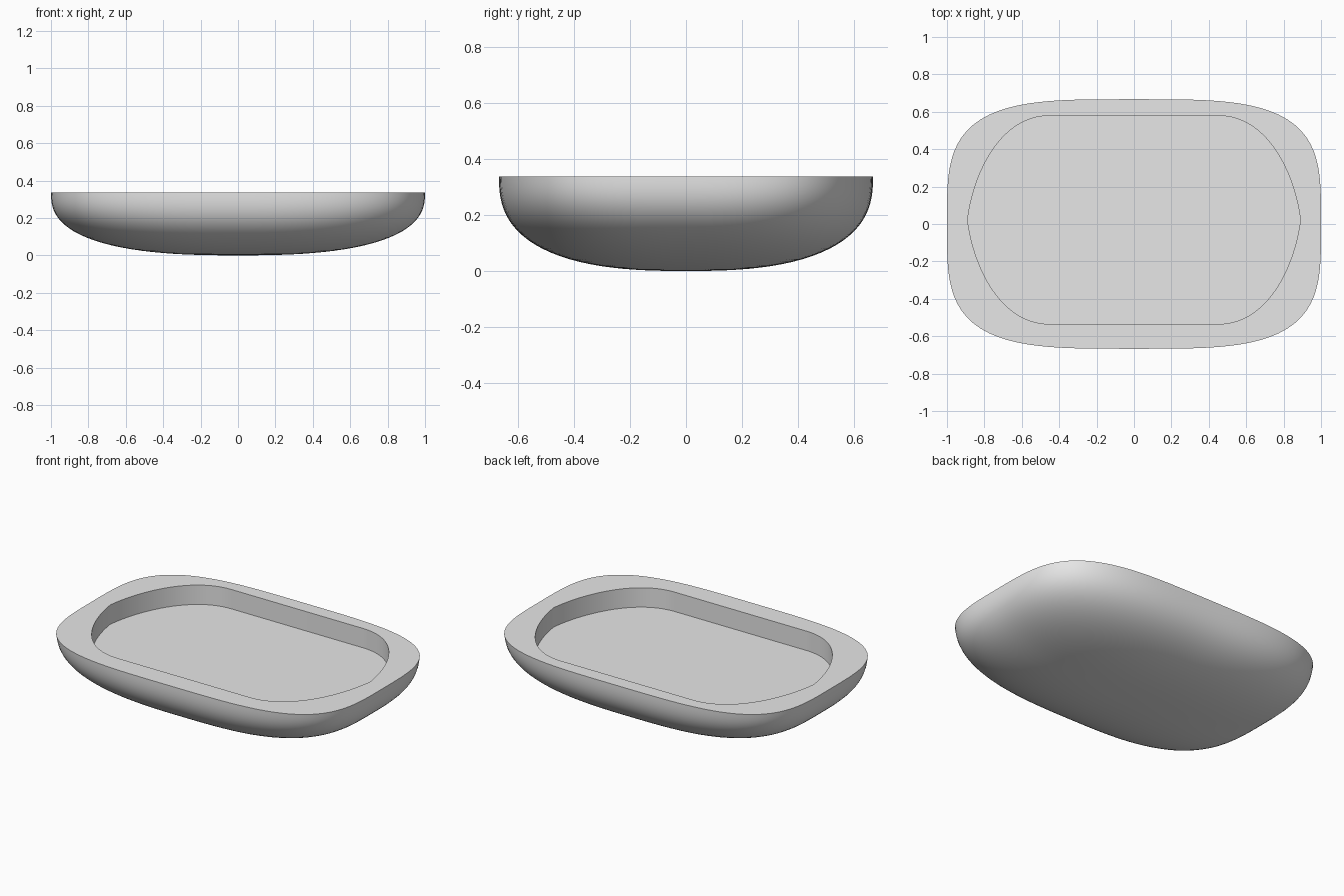
import bpy, bmesh
from math import sin, cos, pi, radians
from mathutils import Vector
from mathutils.geometry import interpolate_bezier

cube = bpy.data.objects.get("Cube")
if cube:
    bpy.data.objects.remove(cube, do_unlink=True)

HALF_X, HALF_Y, HEIGHT = 1.0, 0.667, 0.337
POCKET_DEPTH, POCKET_MID, POCKET_HALF_Y = 0.12, 0.022, 0.557
RINGS, STEPS = 28, 32


def squircle(angle, power):
    """Unit rounded-square point at a given angle."""
    c, s = cos(angle), sin(angle)
    r = (abs(c) ** power + abs(s) ** power) ** (-1 / power)
    return r * c, r * s


def pocket_outline():
    """Straight long sides joined by swept, gently bowed ends."""
    quarter = interpolate_bezier(
        Vector((0.89, 0, 0)), Vector((0.86, 0.24, 0)),
        Vector((0.72, POCKET_HALF_Y, 0)), Vector((0.45, POCKET_HALF_Y, 0)), STEPS)
    upper = [(p.x, p.y) for p in quarter]
    upper += [(-x, y) for x, y in reversed(upper)]
    lower = [(x, -y) for x, y in reversed(upper[1:-1])]
    return [(x, y + POCKET_MID) for x, y in upper + lower]


def bridge(bm, a, b):
    for i in range(len(a)):
        j = (i + 1) % len(a)
        bm.faces.new((a[i], a[j], b[j], b[i]))


bm = bmesh.new()
outline = pocket_outline()
count = len(outline)

# Recessed floor and pocket wall
floor = [bm.verts.new((x, y, HEIGHT - POCKET_DEPTH)) for x, y in outline]
lip = [bm.verts.new((x, y, HEIGHT)) for x, y in outline]
bm.faces.new(floor)
bridge(bm, floor, lip)

# Flat rim and rounded underside, becoming rounder toward the bottom
previous = lip
for k in range(RINGS):
    t = k / RINGS
    spread, drop = squircle(t * pi / 2, 2.6)
    ring = []
    for i in range(count):
        x, y = squircle(2 * pi * i / count, 3.7 - 1.4 * t)
        ring.append(bm.verts.new((x * spread * HALF_X, y * spread * HALF_Y,
                                  HEIGHT * (1 - drop))))
    bridge(bm, previous, ring)
    previous = ring
pole = bm.verts.new((0, 0, 0))
for i in range(count):
    bm.faces.new((previous[i], previous[(i + 1) % count], pole))
bmesh.ops.recalc_face_normals(bm, faces=bm.faces)

mesh = bpy.data.meshes.new("tray_body")
bm.to_mesh(mesh)
bm.free()
tray = bpy.data.objects.new("tray_body", mesh)
bpy.context.collection.objects.link(tray)

# Plain grey finish
grey = bpy.data.materials.new("light_grey")
grey.use_nodes = True
colour = (0.8, 0.8, 0.8, 1)
grey.diffuse_color = colour
grey.node_tree.nodes["Principled BSDF"].inputs["Base Color"].default_value = colour
mesh.materials.append(grey)

bpy.ops.object.select_all(action='DESELECT')
tray.select_set(True)
bpy.context.view_layer.objects.active = tray
bpy.ops.object.shade_smooth_by_angle(angle=radians(35))
